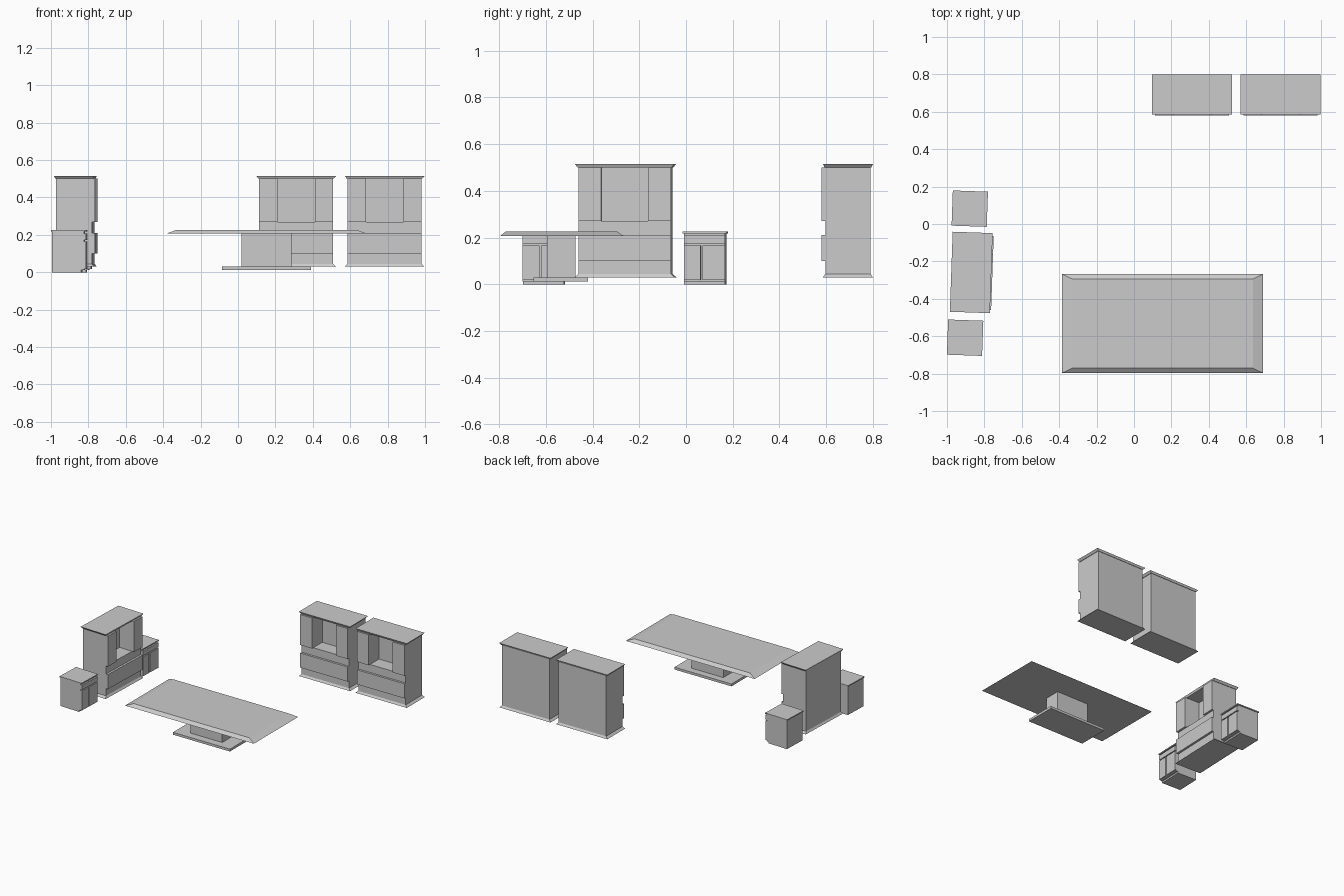
import bpy, bmesh
from math import radians
from mathutils import Matrix

if "Cube" in bpy.data.objects:
    bpy.data.objects.remove(bpy.data.objects["Cube"])


def frustum(name, lower, upper, frame=Matrix.Identity(4)):
    """Solid between two rectangles, each given as (x0, x1, y0, y1, z)."""
    bm = bmesh.new()
    rings = []
    for x0, x1, y0, y1, z in (lower, upper):
        rings.append([bm.verts.new((x, y, z)) for x, y in
                      ((x0, y0), (x1, y0), (x1, y1), (x0, y1))])
    lo, up = rings
    bm.faces.new(lo[::-1])
    bm.faces.new(up)
    for i in range(4):
        j = (i + 1) % 4
        bm.faces.new((lo[i], lo[j], up[j], up[i]))
    mesh = bpy.data.meshes.new(name)
    bm.to_mesh(mesh)
    bm.free()
    obj = bpy.data.objects.new(name, mesh)
    obj.matrix_world = frame
    bpy.context.collection.objects.link(obj)
    return obj


def box(name, x, y, z, frame=Matrix.Identity(4)):
    return frustum(name, (*x, *y, z[0]), (*x, *y, z[1]), frame)


def place(x, y, degrees):
    return Matrix.Translation((x, y, 0)) @ Matrix.Rotation(radians(degrees), 4, 'Z')


def cabinet(name, frame):
    w, d = 0.198, 0.097          # half body width and depth
    W, D = 0.214, 0.107          # half width and depth of the mouldings
    front = -0.113
    # flared foot and cornice
    frustum(name + "_foot", (-W, W, -D, D, 0.03), (-w, w, -d, d, 0.045), frame)
    frustum(name + "_cornice", (-w - 0.003, w + 0.003, -d - 0.003, d + 0.003, 0.50),
            (-W, W, -D, D, 0.515), frame)
    # lower carcass with protruding drawer
    box(name + "_lower_body", (-w, w), (-d, d), (0.045, 0.27), frame)
    box(name + "_drawer", (-w, w), (front, -d), (0.10, 0.21), frame)
    # side towers with doors around an open niche
    for side, x in (("left", (-w, -0.1)), ("right", (0.1, w))):
        box(f"{name}_{side}_tower", x, (-d, d), (0.27, 0.50), frame)
        box(f"{name}_{side}_door", x, (front, -d), (0.27, 0.50), frame)
    box(name + "_niche_back", (-0.1, 0.1), (0.01, d), (0.27, 0.50), frame)


def nightstand(name, frame):
    w = 0.088
    # recessed plinth, body and top
    box(name + "_plinth", (-w, w), (-w + 0.02, w), (0, 0.012), frame)
    box(name + "_body", (-w, w), (-w + 0.006, w), (0.012, 0.217), frame)
    box(name + "_top", (-0.094, 0.094), (-0.094, 0.094), (0.217, 0.225), frame)
    # drawer over a pair of doors
    box(name + "_drawer", (-w, w), (-0.094, -w + 0.006), (0.172, 0.208), frame)
    for side, x in (("left", (-w, -0.016)), ("right", (-0.008, w))):
        box(f"{name}_{side}_door", x, (-0.094, -w + 0.006), (0.018, 0.165), frame)


# cabinets: two along the back, one on the left facing right
cabinet("back_cabinet_left", place(0.311, 0.693, 0))
cabinet("back_cabinet_right", place(0.784, 0.693, 0))
cabinet("side_cabinet", place(-0.870, -0.259, 88))

# nightstands on either side of the left cabinet
nightstand("nightstand_front", place(-0.903, -0.608, 88))
nightstand("nightstand_rear", place(-0.878, 0.082, 88))

# table with bevelled top and pedestal
frustum("table_top", (-0.385, 0.69, -0.797, -0.268, 0.206),
        (-0.33, 0.635, -0.771, -0.294, 0.226))
box("table_stem", (0.02, 0.285), (-0.595, -0.473), (0.03, 0.206))
box("table_base", (-0.085, 0.39), (-0.653, -0.42), (0.012, 0.03))
